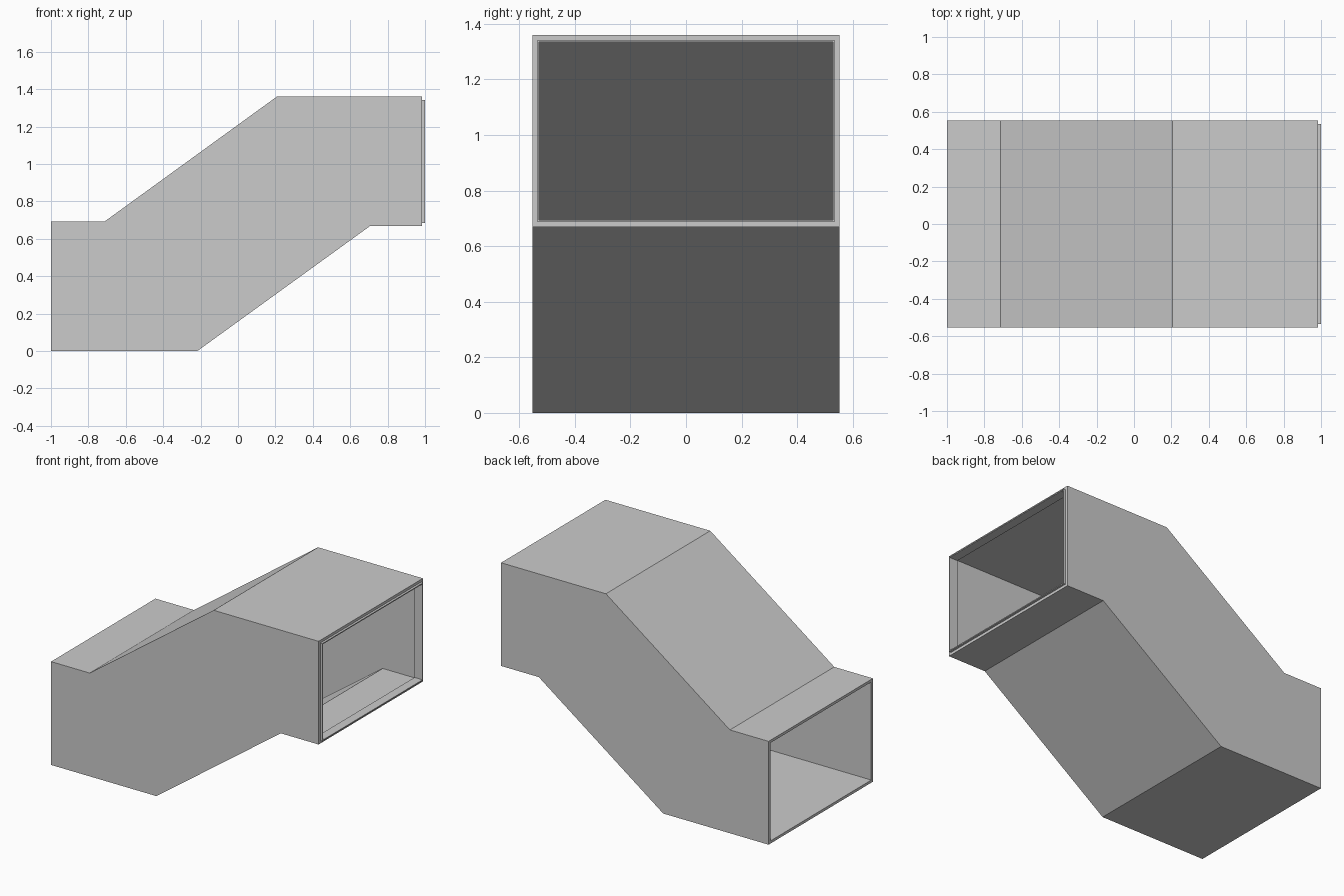
import bpy
import bmesh

cube = bpy.data.objects.get("Cube")
if cube:
    bpy.data.objects.remove(cube)

HALF_W = 0.553   # half width of the duct
WALL = 0.018     # sheet thickness
MITER = 0.32     # sideways shift of an offset corner, per unit of thickness

metal = bpy.data.materials.new("light_grey_metal")
metal.use_nodes = True
GREY = (0.6, 0.6, 0.6, 1)
metal.diffuse_color = GREY
metal.node_tree.nodes["Principled BSDF"].inputs["Base Color"].default_value = GREY


def tube(name, stations, wall):
    """Open rectangular tube. Each station is (bottom x, bottom z, top x, top z, half width, bend)."""
    bm = bmesh.new()

    def ring(xb, zb, xt, zt, w, bend, t):
        xb, xt = xb - bend * t * MITER, xt + bend * t * MITER
        w, zb, zt = w - t, zb + t, zt - t
        return [bm.verts.new(c) for c in
                ((xb, -w, zb), (xb, w, zb), (xt, w, zt), (xt, -w, zt))]

    def bridge(a, b):
        for i in range(4):
            j = (i + 1) % 4
            bm.faces.new((a[i], a[j], b[j], b[i]))

    outer = [ring(*s, 0) for s in stations]
    inner = [ring(*s, wall) for s in stations]
    for skin in (outer, inner):
        for a, b in zip(skin, skin[1:]):
            bridge(a, b)
    # rims joining the two skins at the open ends
    for end in (0, -1):
        bridge(outer[end], inner[end])
    bmesh.ops.recalc_face_normals(bm, faces=bm.faces)
    mesh = bpy.data.meshes.new(name)
    bm.to_mesh(mesh)
    bm.free()
    mesh.materials.append(metal)
    obj = bpy.data.objects.new(name, mesh)
    bpy.context.collection.objects.link(obj)
    return obj


# Offset duct: low inlet, sloped middle, high outlet
tube("duct_body", [
    (-1.0, 0.0, -1.0, 0.693, HALF_W, 0),
    (-0.218, 0.0, -0.713, 0.693, HALF_W, 1),
    (0.705, 0.668, 0.207, 1.36, HALF_W, 1),
    (0.985, 0.668, 0.985, 1.36, HALF_W, 0),
], WALL)

# Thin connecting collar sleeved inside the outlet
collar_w = HALF_W - WALL
tube("outlet_collar", [
    (x, 0.668 + WALL, x, 1.36 - WALL, collar_w, 0) for x in (0.94, 1.0)
], 0.007)
